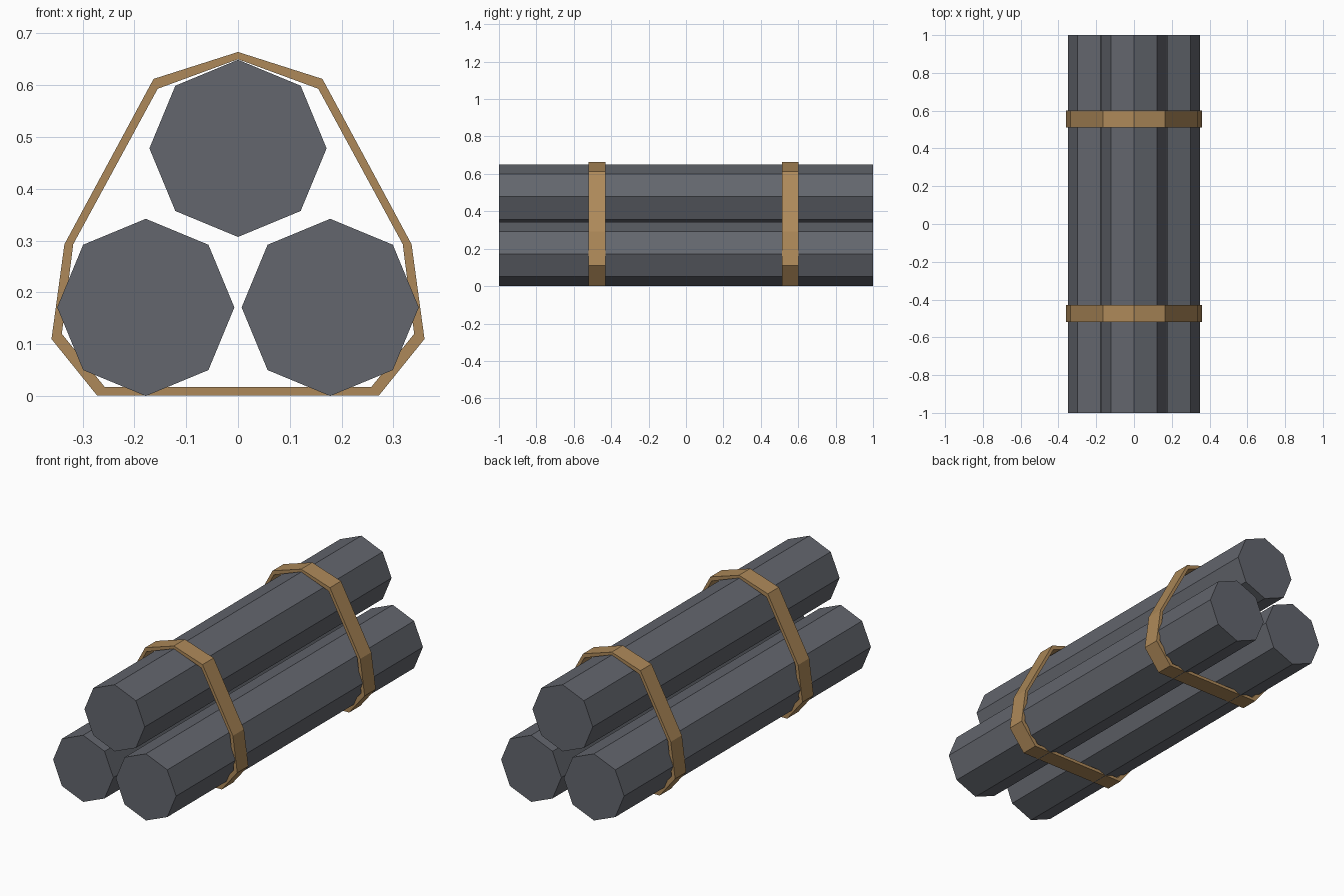
import bpy
import bmesh
from math import cos, sin, pi

cube = bpy.data.objects.get("Cube")
if cube:
    bpy.data.objects.remove(cube, do_unlink=True)


def make_material(name, color):
    mat = bpy.data.materials.new(name)
    mat.use_nodes = True
    mat.diffuse_color = color
    mat.node_tree.nodes["Principled BSDF"].inputs["Base Color"].default_value = color
    return mat


def finish(bm, name, mat):
    bmesh.ops.recalc_face_normals(bm, faces=bm.faces[:])
    mesh = bpy.data.meshes.new(name)
    bm.to_mesh(mesh)
    bm.free()
    mesh.materials.append(mat)
    obj = bpy.data.objects.new(name, mesh)
    bpy.context.collection.objects.link(obj)
    return obj


def loop_at(bm, profile, y):
    return [bm.verts.new((x, y, z)) for x, z in profile]


def bridge(bm, a, b):
    n = len(a)
    for i in range(n):
        j = (i + 1) % n
        bm.faces.new((a[i], a[j], b[j], b[i]))


def make_bar(name, x, z, mat):
    """Eight-sided solid bar lying along y."""
    profile = [(x + RADIUS * sin(i * pi / 4), z + RADIUS * cos(i * pi / 4))
               for i in range(8)]
    bm = bmesh.new()
    front, back = loop_at(bm, profile, -1), loop_at(bm, profile, 1)
    bridge(bm, front, back)
    bm.faces.new(front)
    bm.faces.new(back)
    return finish(bm, name, mat)


def mirrored(half):
    """Close a right-hand half outline that starts on the centre line."""
    return half + [(-x, z) for x, z in reversed(half[1:])]


def make_strap(name, y0, y1, mat):
    """Flat hollow band wrapped round the bundle."""
    bm = bmesh.new()
    loops = [loop_at(bm, OUTER, y0), loop_at(bm, OUTER, y1),
             loop_at(bm, INNER, y1), loop_at(bm, INNER, y0)]
    for i in range(4):
        bridge(bm, loops[i], loops[(i + 1) % 4])
    return finish(bm, name, mat)


RADIUS = 0.171
OUTER = mirrored([(0, 0.664), (0.163, 0.612), (0.335, 0.293),
                  (0.36, 0.11), (0.272, 0.001)])
INNER = mirrored([(0, 0.65), (0.155, 0.593), (0.318, 0.293),
                  (0.34, 0.12), (0.257, 0.017)])

steel = make_material("dark steel", (0.125, 0.133, 0.155, 1))
leather = make_material("tan strap", (0.42, 0.25, 0.10, 1))

# Three stacked bars
make_bar("top_bar", 0, 0.478, steel)
make_bar("lower_left_bar", 0.178, 0.171, steel)
make_bar("lower_right_bar", -0.178, 0.171, steel)

# Two straps holding them together
make_strap("front_strap", -0.52, -0.43, leather)
make_strap("back_strap", 0.512, 0.602, leather)
